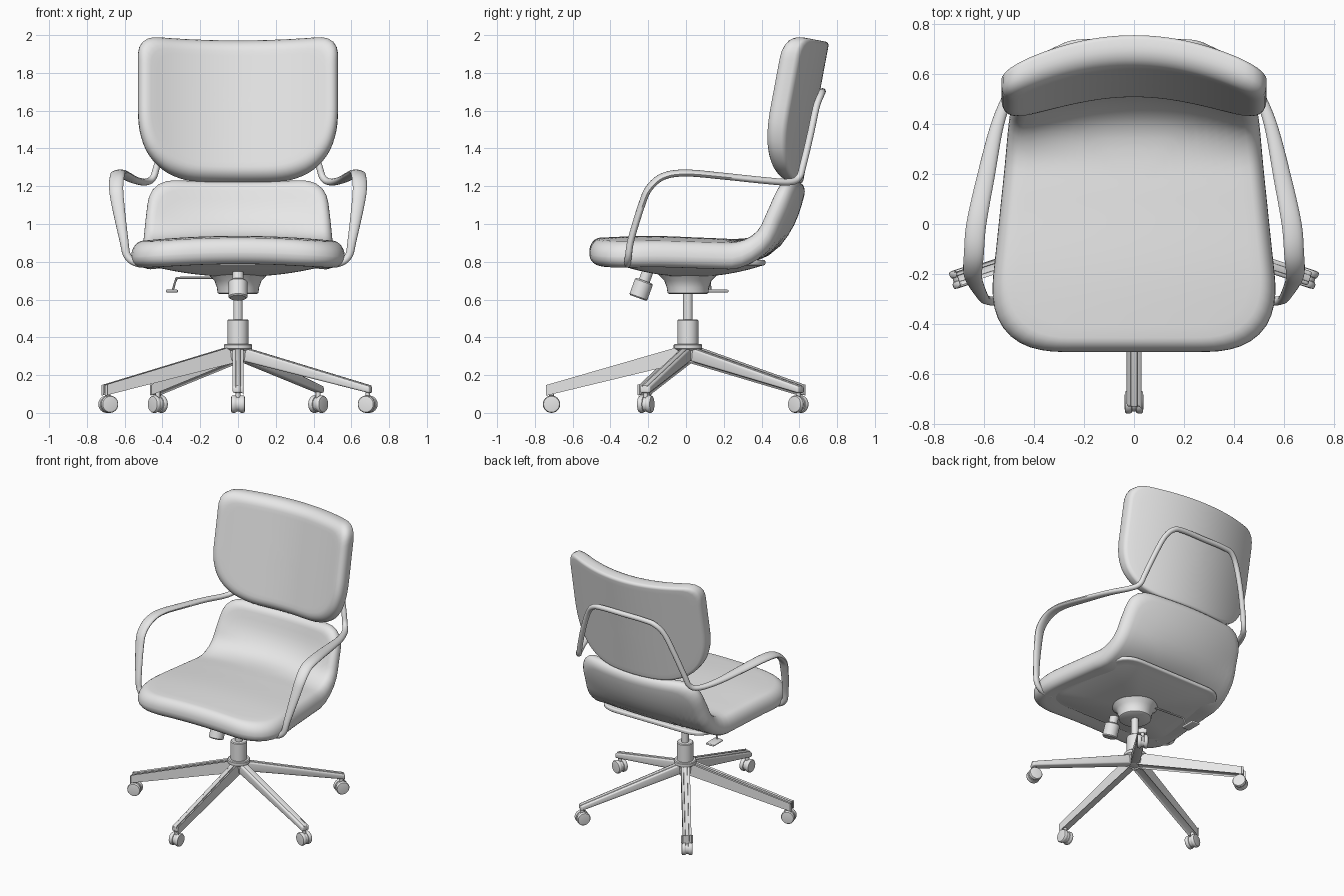
import bpy, bmesh, math
from mathutils import Vector, Matrix

cube = bpy.data.objects.get("Cube")
if cube:
    bpy.data.objects.remove(cube, do_unlink=True)

grey = bpy.data.materials.new("light_grey")
grey.use_nodes = True
grey.diffuse_color = (0.8, 0.8, 0.8, 1)
grey.node_tree.nodes["Principled BSDF"].inputs["Base Color"].default_value = (0.8, 0.8, 0.8, 1)


def finish(name, bm, angle=40):
    bmesh.ops.recalc_face_normals(bm, faces=bm.faces)
    mesh = bpy.data.meshes.new(name)
    bm.to_mesh(mesh)
    bm.free()
    mesh.materials.append(grey)
    obj = bpy.data.objects.new(name, mesh)
    bpy.context.collection.objects.link(obj)
    bpy.ops.object.select_all(action='DESELECT')
    obj.select_set(True)
    bpy.context.view_layer.objects.active = obj
    bpy.ops.object.shade_smooth_by_angle(angle=math.radians(angle))
    return obj


def skin(bm, rings, cap_start=True, cap_end=True):
    """Bridge a list of closed rings of points."""
    loops = [[bm.verts.new(p) for p in ring] for ring in rings]
    n = len(loops[0])
    for a, b in zip(loops, loops[1:]):
        for i in range(n):
            j = (i + 1) % n
            bm.faces.new((a[i], a[j], b[j], b[i]))
    if cap_start:
        bm.faces.new(loops[0])
    if cap_end:
        bm.faces.new(loops[-1])


def spline(points, steps=8):
    """Smooth path through points of any dimension."""
    p = [Vector(q) for q in points]
    p = [2 * p[0] - p[1]] + p + [2 * p[-1] - p[-2]]
    out = []
    for a, b, c, d in zip(p, p[1:], p[2:], p[3:]):
        for k in range(steps):
            t = k / steps
            out.append(0.5 * (2 * b + (c - a) * t + (2 * a - 5 * b + 4 * c - d) * t * t
                              + (3 * b - a - 3 * c + d) * t ** 3))
    return out + [p[-2]]


def resample(points, n):
    """n + 1 evenly spaced points along a polyline, with its length."""
    dist = [0]
    for a, b in zip(points, points[1:]):
        dist.append(dist[-1] + (b - a).length)
    out, i = [], 0
    for k in range(n + 1):
        d = dist[-1] * k / n
        while i < len(points) - 2 and dist[i + 1] < d:
            i += 1
        out.append(points[i].lerp(points[i + 1], (d - dist[i]) / (dist[i + 1] - dist[i])))
    return out, dist[-1]


def outline(corners, n=96):
    """Polygon of (x, s, corner reach) with softly rounded corners."""
    pts = []
    for i, (x, s, r) in enumerate(corners):
        p = Vector((x, s))
        a = p + (Vector(corners[i - 1][:2]) - p).normalized() * r
        b = p + (Vector(corners[(i + 1) % len(corners)][:2]) - p).normalized() * r
        for k in range(13):
            t = k / 12
            pts.append(a.lerp(p, t).lerp(p.lerp(b, t), t))
    return resample(pts + [pts[0]], n)[0][:-1]


def cushion(name, path, corners, thick, front, back, bend, bulge=0.0, angle=50):
    """Padded panel bent along a (y, z) path; front/back are (inset, depth) of the rounded rims."""
    line, length = resample(path, 80)
    edge = outline([(x, s * length, r) for x, s, r in corners])
    half_w = max(p.x for p in edge)
    half_l = length / 2

    def place(x, s, n):
        f = min(max(s / length, 0), 1) * 80
        i = min(int(f), 79)
        tan = [(line[min(j + 1, 80)] - line[max(j - 1, 0)]).normalized() for j in (i, i + 1)]
        t = tan[0].lerp(tan[1], f - i).normalized()
        p = line[i].lerp(line[i + 1], f - i)
        sag, scale = bend(s / length)
        n = n * scale + sag * x * x
        return Vector((x, p.x - t.y * n, p.y + t.x * n))

    # (extra scale, inset, depth) from the front middle round the rim to the back middle
    steps = [0.03] + [k / 12 for k in range(1, 12)]
    quarter = [math.pi / 2 * k / 6 for k in range(7)]
    prof = [(k, front[0], 0) for k in steps]
    prof += [(1, front[0] * (1 - math.sin(a)), front[1] * (1 - math.cos(a))) for a in quarter]
    prof += [(1, back[0] * (1 - math.cos(a)), thick - back[1] * (1 - math.sin(a))) for a in quarter]
    prof += [(k, back[0], thick + bulge * (1 - k * k)) for k in reversed(steps)]
    rings = [[place(p.x * k * (1 - d / half_w), half_l + (p.y - half_l) * k * (1 - d / half_l), -n)
              for p in edge] for k, d, n in prof]
    bm = bmesh.new()
    skin(bm, rings)
    return finish(name, bm, angle)


def lathe(name, profile, matrix=Matrix(), n=32):
    """Turn an (r, z) profile around z."""
    bm = bmesh.new()
    skin(bm, [[matrix @ Vector((r * math.cos(2 * math.pi * i / n), r * math.sin(2 * math.pi * i / n), z))
               for i in range(n)] for r, z in profile])
    return finish(name, bm)


def strap(name, points, side, h, n=16, cap_end=True):
    """Sweep an ellipse along (x, y, z, half width) points."""
    path = spline(points)
    side, rings = Vector(side), []
    for i, q in enumerate(path):
        t = (path[min(i + 1, len(path) - 1)] - path[max(i - 1, 0)]).to_3d().normalized()
        side = (side - t * side.dot(t)).normalized()
        up = t.cross(side)
        ang = [2 * math.pi * k / n for k in range(n)]
        rings.append([q.to_3d() + side * q.w * math.cos(a) + up * h * math.sin(a) for a in ang])
    if not cap_end:
        for p in rings[-1]:
            p.x = 0
    bm = bmesh.new()
    skin(bm, rings, True, cap_end)
    return finish(name, bm)


def block(name, coords, bevel):
    """Bevelled box whose unit corners are moved by a function."""
    bm = bmesh.new()
    bmesh.ops.create_cube(bm, size=2)
    for v in bm.verts:
        v.co = coords(*v.co)
    bmesh.ops.bevel(bm, geom=bm.edges[:], offset=bevel, segments=3, profile=0.5, affect='EDGES')
    return finish(name, bm)


# Upper back pad, leaning and wrapped around the sitter
cushion("back_pad", [Vector((0.495, 1.235)), Vector((0.635, 1.985))],
        [(-0.53, 0, 0.36), (0.53, 0, 0.36), (0.53, 1, 0.11), (-0.53, 1, 0.11)],
        0.125, (0.07, 0.08), (0.02, 0.02), lambda f: (0.52, 1))


# Seat and lower back in one bent pad
def seat_bend(f):
    t = min(max((f - 0.6) / 0.25, 0), 1)
    t = t * t * (3 - 2 * t)
    return -0.1 + 0.4 * t, 1 - 0.27 * t


cushion("seat", spline([(-0.515, 0.925), (-0.2, 0.937), (0.1, 0.927), (0.29, 0.922),
                        (0.4, 0.95), (0.475, 1.03), (0.515, 1.13), (0.54, 1.235)]),
        [(-0.595, 0, 0.31), (0.595, 0, 0.31), (0.465, 1, 0.14), (-0.465, 1, 0.14)],
        0.14, (0.06, 0.075), (0.06, 0.06), seat_bend)

# Bowed shell under the seat
cushion("seat_shell", [Vector((-0.36, 0.81)), Vector((0.42, 0.81))],
        [(-0.5, 0, 0.15), (0.5, 0, 0.15), (0.43, 1, 0.15), (-0.43, 1, 0.15)],
        0.03, (0.01, 0.01), (0.015, 0.01), lambda f: (0, 1), bulge=0.06)

# Armrests running into the tube frame behind the back
arms = strap("arm_frame", [
    (0.45, -0.31, 0.79, 0.018), (0.53, -0.31, 0.79, 0.018), (0.585, -0.305, 0.83, 0.02),
    (0.605, -0.29, 0.92, 0.024), (0.635, -0.235, 1.1, 0.034), (0.645, -0.195, 1.19, 0.038),
    (0.64, -0.12, 1.252, 0.04), (0.63, 0, 1.27, 0.04), (0.59, 0.2, 1.253, 0.035),
    (0.545, 0.4, 1.232, 0.026), (0.49, 0.54, 1.222, 0.02), (0.45, 0.597, 1.245, 0.018),
    (0.425, 0.622, 1.32, 0.018), (0.37, 0.66, 1.48, 0.018), (0.31, 0.69, 1.62, 0.018),
    (0.25, 0.715, 1.685, 0.018), (0.17, 0.722, 1.7, 0.018), (0, 0.722, 1.7, 0.018)],
    (0, 0, -1), 0.018, cap_end=False)
mirror = arms.modifiers.new("Mirror", 'MIRROR')
mirror.merge_threshold = 0.002

# Central column
centre = Matrix.Translation((0, 0.01, 0))
lathe("seat_mount", [(0.17, 0.75), (0.155, 0.73), (0.125, 0.7), (0.112, 0.665), (0.108, 0.635), (0.1, 0.63)], centre)
lathe("gas_lift", [(0.025, 0.45), (0.025, 0.65)], centre)
lathe("column_sleeve", [(0.055, 0.33), (0.055, 0.49), (0.05, 0.495)], centre)
lathe("base_hub", [(0.045, 0.275), (0.055, 0.28), (0.06, 0.33), (0.075, 0.34), (0.075, 0.36), (0.07, 0.365)], centre)

# Tension knob and height lever
tilt = Matrix.Translation((0, -0.235, 0.66)) @ Matrix.Rotation(0.35, 4, 'X').inverted()
lathe("tension_knob", [(0.043, -0.055), (0.05, -0.048), (0.05, 0.035), (0.043, 0.042),
                       (0.03, 0.042), (0.03, 0.1)], tilt)
strap("height_lever", [(-0.05, 0.1, 0.715, 0.006), (-0.2, 0.11, 0.715, 0.006), (-0.315, 0.12, 0.714, 0.006),
                       (-0.33, 0.125, 0.7, 0.006), (-0.345, 0.13, 0.65, 0.006)], (0, 1, 0), 0.006, 8)
block("lever_paddle", lambda x, y, z: Vector((-0.35 + 0.032 * x, 0.17 + 0.055 * y, 0.645 + 0.007 * z)), 0.005)

# Five legs with twin-wheel casters
wheel = [(0.03, -0.016), (0.042, -0.012), (0.046, -0.004), (0.046, 0.008), (0.042, 0.014), (0.03, 0.016)]
for i in range(5):
    spin = centre @ Matrix.Rotation(math.radians(72 * i - 90), 4, 'Z')

    def leg(x, y, z):
        if x < 0:
            return spin @ Vector((0.03, 0.03 * y, 0.31 + 0.035 * z))
        return spin @ Vector((0.74, 0.029 * y, 0.122 + 0.018 * z))

    block(f"leg_{i + 1}", leg, 0.01)
    block(f"leg_rib_{i + 1}", lambda x, y, z: leg(x, y * 0.45, z) + Vector((0, 0, 0.005)), 0.004)
    lathe(f"caster_stem_{i + 1}", [(0.013, 0.06), (0.013, 0.12)], spin @ Matrix.Translation((0.722, 0, 0)), 12)
    axle = spin @ Matrix.Translation((0.722, 0, 0.046)) @ Matrix.Rotation(math.pi / 2, 4, 'X')
    lathe(f"caster_core_{i + 1}", [(0.038, -0.02), (0.038, 0.02)], axle, 20)
    for side in (-1, 1):
        turn = axle @ Matrix.Translation((0, 0, 0.021 * side)) @ Matrix.Diagonal((1, 1, side, 1))
        lathe(f"caster_wheel_{i + 1}_{'a' if side < 0 else 'b'}", wheel, turn, 24)
